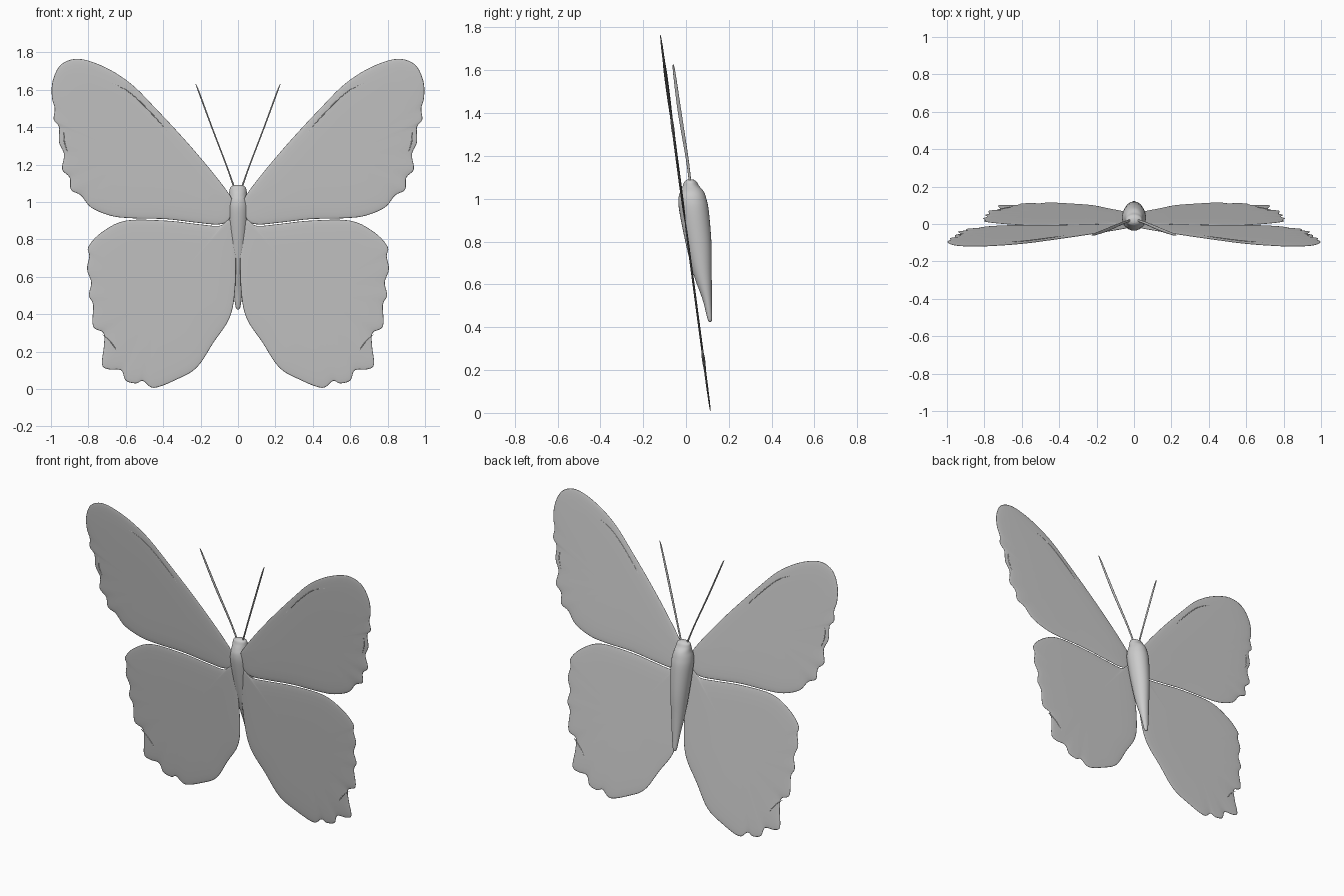
import bpy, bmesh, math
from mathutils import Vector

if "Cube" in bpy.data.objects:
    bpy.data.objects.remove(bpy.data.objects["Cube"])

grey = bpy.data.materials.new("plain_grey")
grey.use_nodes = True
COLOUR = (0.6, 0.6, 0.6, 1)
grey.diffuse_color = COLOUR
grey.node_tree.nodes["Principled BSDF"].inputs["Base Color"].default_value = COLOUR


def smooth_path(points, steps, closed=False):
    """Catmull-Rom curve through points of any dimension."""
    pts = [Vector(p) for p in points]
    n = len(pts)
    pick = (lambda i: pts[i % n]) if closed else (lambda i: pts[max(0, min(n - 1, i))])
    out = []
    for i in range(n if closed else n - 1):
        a, b, c, d = (pick(i + k) for k in (-1, 0, 1, 2))
        for s in range(steps):
            t = s / steps
            out.append(0.5 * (2 * b + (c - a) * t + (2 * a - 5 * b + 4 * c - d) * t**2
                              + (3 * b - a - 3 * c + d) * t**3))
    return out if closed else out + [pts[-1]]


def finish(name, bm, mirrored=False):
    bmesh.ops.recalc_face_normals(bm, faces=bm.faces)
    mesh = bpy.data.meshes.new(name)
    bm.to_mesh(mesh)
    bm.free()
    mesh.materials.append(grey)
    obj = bpy.data.objects.new(name, mesh)
    bpy.context.collection.objects.link(obj)
    if mirrored:
        mod = obj.modifiers.new("mirror", 'MIRROR')
        mod.use_mirror_merge = False
    mesh.shade_smooth()
    return obj


def bridge(bm, rings):
    for a, b in zip(rings, rings[1:]):
        for i in range(len(a)):
            j = (i + 1) % len(a)
            bm.faces.new((a[i], a[j], b[j], b[i]))


def loft(name, sections, sides, steps, mirrored=False):
    """Tube along z; each section is x, y, z, half width, half depth."""
    bm = bmesh.new()
    rings = []
    for x, y, z, rx, ry in (smooth_path([Vector(s) for s in sections], steps)):
        angles = [math.tau * k / sides for k in range(sides)]
        rings.append([bm.verts.new((x + rx * math.cos(a), y + ry * math.sin(a), z))
                      for a in angles])
    bridge(bm, rings)
    bm.faces.new(rings[0])
    bm.faces.new(rings[-1])
    return finish(name, bm, mirrored)


def wing_y(z):
    """All four wings lie in one leaning plane."""
    return 0.115 - 0.133 * z


def wing(name, outline, centre, thickness):
    """Thin plate with softly rounded rims, mirrored to both sides."""
    bm = bmesh.new()
    edge = smooth_path(outline, 5, closed=True)
    mid = Vector(centre)

    def ring(scale, side):
        h = side * thickness * math.sqrt(1 - scale**8)
        return [bm.verts.new((p.x, wing_y(p.y) + h, p.y))
                for p in (mid + (e - mid) * scale for e in edge)]

    rim = ring(1, 0)
    for side in (-1, 1):
        rings = [rim] + [ring(s, side) for s in (0.995, 0.98, 0.95, 0.9, 0.75, 0.4)]
        bridge(bm, rings)
        hub = bm.verts.new((mid.x, wing_y(mid.y) + side * thickness, mid.y))
        for i, v in enumerate(rings[-1]):
            bm.faces.new((v, rings[-1][(i + 1) % len(edge)], hub))
    return finish(name, bm, True)


# Wings, outlined as (x, z) on the left side
wing("upper_wings", [
    (.03, 1.0), (.06, 1.06), (.17, 1.2), (.3, 1.35), (.44, 1.5), (.57, 1.63), (.71, 1.72),
    (.85, 1.765), (.945, 1.735), (.99, 1.65), (.995, 1.56), (.98, 1.5), (.985, 1.44),
    (.957, 1.4), (.957, 1.32), (.93, 1.255), (.94, 1.175), (.9, 1.13), (.893, 1.065),
    (.84, 1.035), (.785, .97), (.68, .926), (.57, .913), (.385, .908), (.22, .889),
    (.1, .88), (.045, .91)], (.55, 1.24), .006)

wing("lower_wings", [
    (.04, .9), (.1, .872), (.22, .882), (.385, .9), (.6, .9), (.73, .837), (.8, .76),
    (.795, .71), (.807, .64), (.785, .57), (.797, .5), (.775, .45), (.775, .335),
    (.72, .3), (.717, .23), (.727, .13), (.69, .105), (.625, .1), (.6, .045), (.545, .03),
    (.508, .043), (.45, .006), (.33, .05), (.22, .115), (.13, .25), (.045, .38),
    (.016, .53), (.014, .75)], (.4, .5), .005)

# Fine raised veins on the wings, given as (x, z) paths
veins = {
    "leading_vein": [(.315, 1.3), (.45, 1.46), (.6, 1.6), (.76, 1.66)],
    "outer_vein": [(.905, 1.25), (.93, 1.33), (.925, 1.41)],
    "tail_vein": [(.625, .17), (.68, .25), (.73, .295)],
}
for name, path in veins.items():
    last = len(path) - 1
    loft(name, [(x, wing_y(z), z, .001 if i in (0, last) else .004,
                 .003 if i in (0, last) else .0075) for i, (x, z) in enumerate(path)], 8, 5, True)

# Body, from tail to head
loft("body", [
    (0, .112, .425, .004, .003), (0, .111, .44, .013, .011), (0, .099, .53, .026, .022),
    (0, .077, .65, .041, .043), (0, .059, .79, .054, .06), (0, .038, .94, .064, .069),
    (0, .03, 1.0, .06, .065), (0, .028, 1.035, .05, .054), (0, .023, 1.06, .046, .038),
    (0, .021, 1.08, .04, .028), (0, .02, 1.09, .02, .014)], 28, 5)

# Antennae
loft("antennae", [
    (.018, .02, 1.07, .005, .006), (.06, .005, 1.19, .004, .007),
    (.14, -.029, 1.4, .004, .009), (.21, -.055, 1.59, .004, .006),
    (.226, -.06, 1.63, .001, .001)], 10, 5, True)
